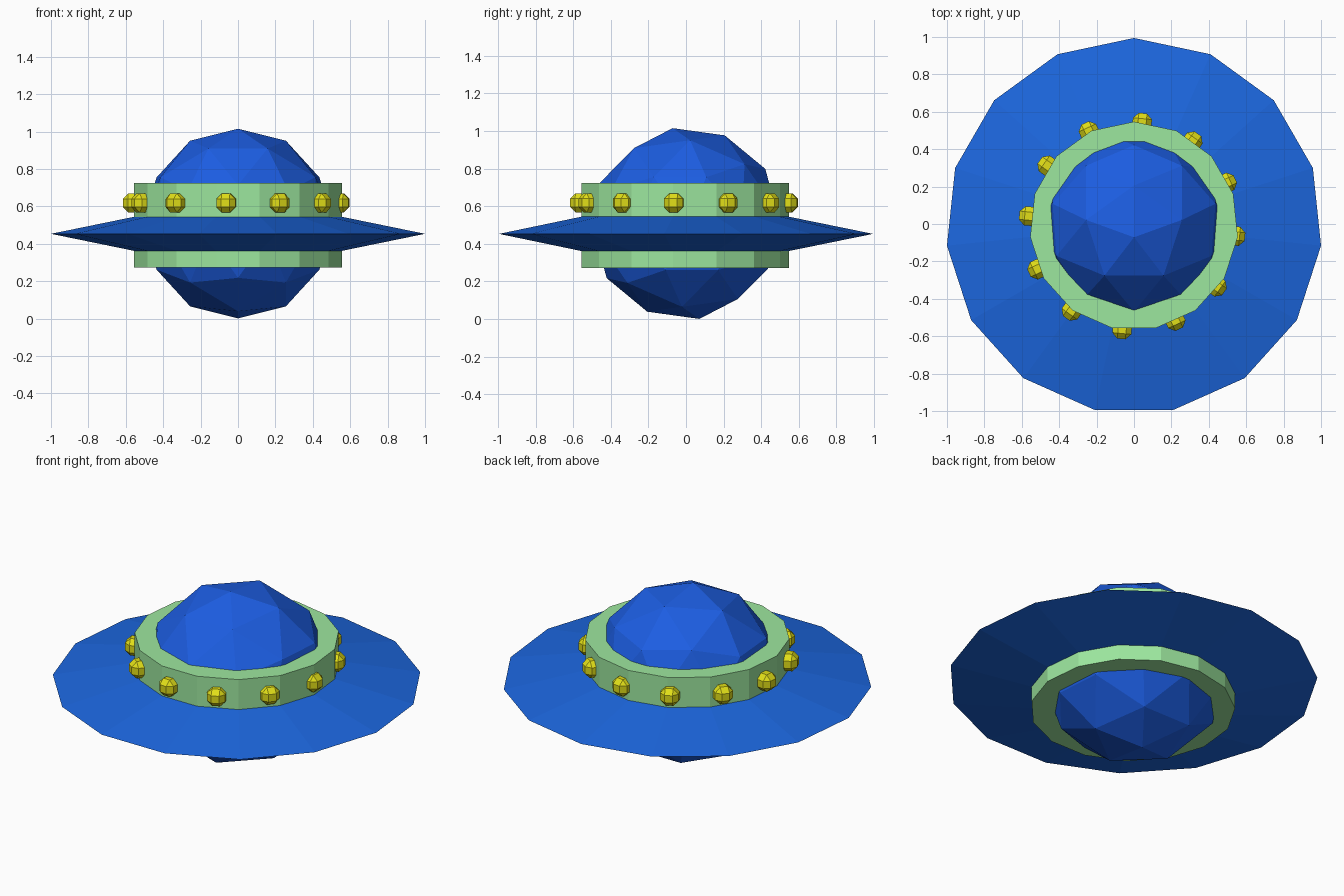
import bpy, bmesh, math
from mathutils import Matrix

if "Cube" in bpy.data.objects:
    bpy.data.objects.remove(bpy.data.objects["Cube"])

SIDES = 15
CY = -0.011  # the odd-sided lathed parts sit slightly off centre in y


def material(name, rgb):
    m = bpy.data.materials.new(name)
    m.diffuse_color = (*rgb, 1)
    m.use_nodes = True
    m.node_tree.nodes["Principled BSDF"].inputs["Base Color"].default_value = m.diffuse_color
    return m


def finish(name, bm, mat):
    bmesh.ops.recalc_face_normals(bm, faces=bm.faces[:])
    me = bpy.data.meshes.new(name)
    bm.to_mesh(me)
    bm.free()
    me.materials.append(mat)
    ob = bpy.data.objects.new(name, me)
    bpy.context.collection.objects.link(ob)
    return ob


def lathe(name, profile, mat):
    """Turn an (r, z) profile into a closed 15-sided solid with one corner at +y."""
    bm = bmesh.new()
    rings = []
    for r, z in profile:
        angles = [math.pi / 2 + math.tau * i / SIDES for i in range(SIDES)]
        rings.append([bm.verts.new((r * math.cos(a), r * math.sin(a) + CY, z)) for a in angles])
    for lo, hi in zip(rings, rings[1:]):
        for i in range(SIDES):
            j = (i + 1) % SIDES
            bm.faces.new((lo[i], lo[j], hi[j], hi[i]))
    bm.faces.new(rings[0])
    bm.faces.new(rings[-1])
    return finish(name, bm, mat)


blue = material("globe_blue", (0.0116, 0.110, 0.76))
brim_blue = material("brim_blue", (0.0116, 0.135, 0.74))
green = material("band_green", (0.335, 0.80, 0.345))
yellow = material("lamp_yellow", (0.76, 0.74, 0.009))

# faceted globe forming the upper dome and the belly
bm = bmesh.new()
bmesh.ops.create_icosphere(
    bm, subdivisions=2, radius=0.512,
    matrix=Matrix.Translation((0, 0, 0.508))
    @ Matrix.Rotation(math.radians(8), 4, 'X') @ Matrix.Rotation(math.radians(90), 4, 'Z'))
finish("globe", bm, blue)

# thick band around the globe
lathe("band", [(0.558, 0.272), (0.558, 0.724)], green)

# sharp-edged brim
lathe("brim", [(0.50, 0.350), (1.0055, 0.453), (0.50, 0.556)], brim_blue)

# twelve chamfered lamps round the band
for i in range(12):
    a = math.radians(-5.5 + 30 * i)
    bm = bmesh.new()
    bmesh.ops.create_cube(bm, size=0.102)
    bmesh.ops.bevel(bm, geom=bm.edges[:], offset=0.029, segments=1,
                    profile=0.5, affect='EDGES')
    lamp = finish(f"lamp_{i + 1}", bm, yellow)
    lamp.location = (0.555 * math.cos(a) - 0.01, 0.555 * math.sin(a) + CY, 0.618)
    lamp.rotation_euler.z = a
